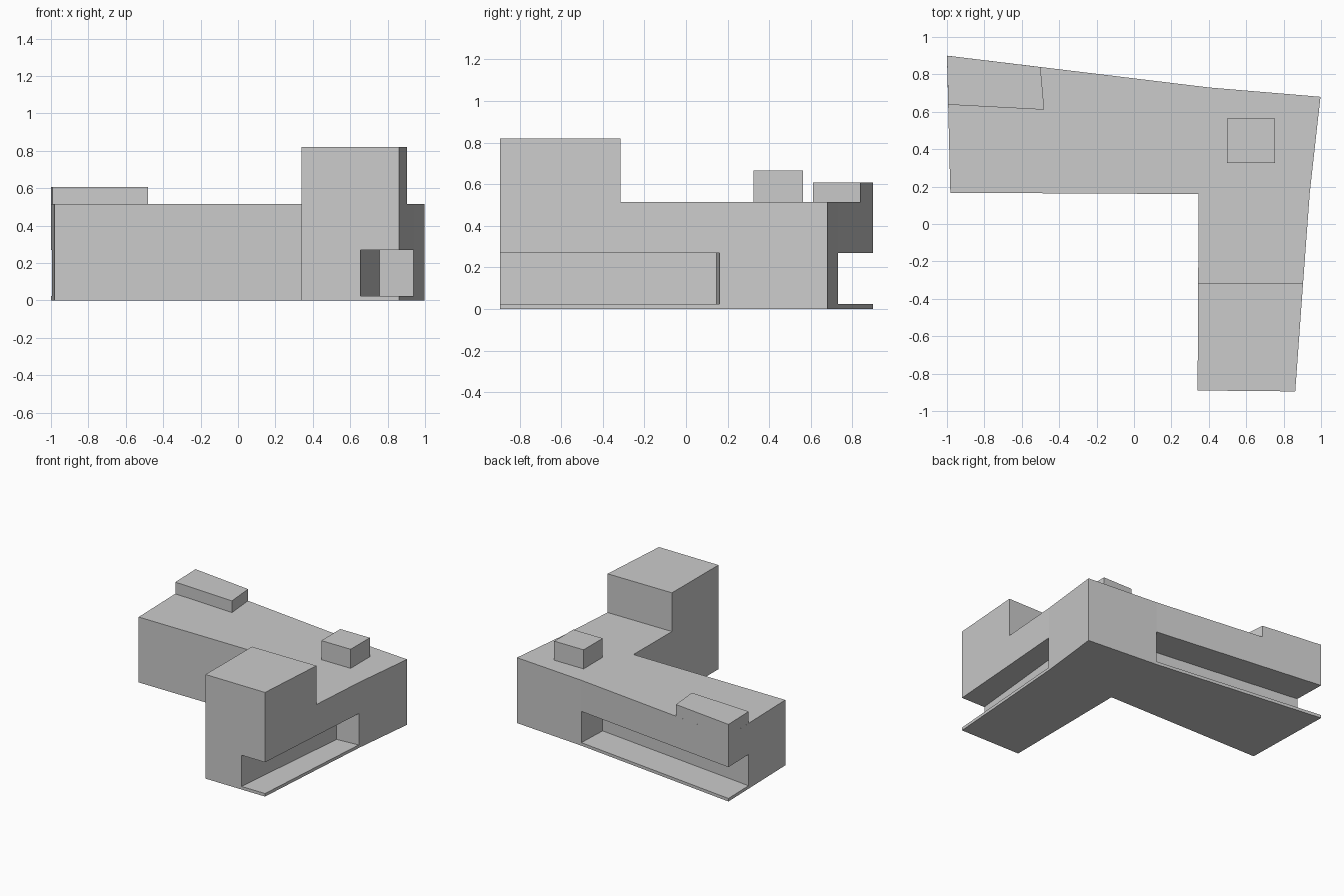
import bpy, bmesh

if "Cube" in bpy.data.objects:
    bpy.data.objects.remove(bpy.data.objects["Cube"])


def make_object(name, bm):
    bmesh.ops.recalc_face_normals(bm, faces=bm.faces[:])
    mesh = bpy.data.meshes.new(name)
    bm.to_mesh(mesh)
    bm.free()
    obj = bpy.data.objects.new(name, mesh)
    bpy.context.collection.objects.link(obj)
    return obj


def extrude_up(bm, faces, height):
    ret = bmesh.ops.extrude_face_region(bm, geom=faces)
    verts = [g for g in ret["geom"] if isinstance(g, bmesh.types.BMVert)]
    bmesh.ops.translate(bm, vec=(0, 0, height), verts=verts)
    return [g for g in ret["geom"] if isinstance(g, bmesh.types.BMFace)]


def prism(name, outline, z0, z1):
    bm = bmesh.new()
    face = bm.faces.new([bm.verts.new((x, y, z0)) for x, y in outline])
    extrude_up(bm, [face], z1 - z0)
    return make_object(name, bm)


ROOF, TOWER = 0.515, 0.82
SILL, LINTEL = 0.024, 0.27

# Main L-shaped body: footprint split where the tower rises at the front
points = [(-1.0, 0.9), (-0.982, 0.167), (0.346, 0.16), (0.343, -0.315),
          (0.904, -0.315), (0.94, 0.17), (0.997, 0.68), (0.40, 0.73),
          (0.34, -0.89), (0.862, -0.895)]
bm = bmesh.new()
v = [bm.verts.new((x, y, 0)) for x, y in points]
main = bm.faces.new(v[:8])
wing = bm.faces.new([v[3], v[8], v[9], v[4]])
tops = extrude_up(bm, [main, wing], ROOF)

# Tower: raise the front part of the roof
tower_top = min(tops, key=lambda f: f.calc_center_median().y)
raised = bmesh.ops.extrude_discrete_faces(bm, faces=[tower_top])["faces"][0]
bmesh.ops.translate(bm, vec=(0, 0, TOWER - ROOF), verts=raised.verts[:])
body = make_object("building_body", bm)

# Ground-floor recesses under the right side and along the back
recesses = {
    "side_recess_cutter": [(0.635, -1.1), (1.2, -1.1), (1.2, 0.182), (0.757, 0.147)],
    "back_recess_cutter": [(-1.2, 0.666), (0.39, 0.48), (0.42, 1.2), (-1.2, 1.2)],
}
cutters = []
for name, outline in recesses.items():
    cutter = prism(name, outline, SILL, LINTEL)
    cutter.hide_render = True
    mod = body.modifiers.new(name, 'BOOLEAN')
    mod.operation = 'DIFFERENCE'
    mod.solver = 'EXACT'
    mod.object = cutter
    cutters.append(cutter)

# Apply the cuts and remove the cutters
depsgraph = bpy.context.evaluated_depsgraph_get()
cut_mesh = bpy.data.meshes.new_from_object(body.evaluated_get(depsgraph))
body.modifiers.clear()
body.data = cut_mesh
for cutter in cutters:
    bpy.data.objects.remove(cutter)

# Rooftop volumes
prism("roof_box", [(0.498, 0.325), (0.754, 0.325), (0.754, 0.563), (0.498, 0.563)],
      ROOF, 0.665)
prism("roof_corner_block", [(-1.0, 0.9), (-0.993, 0.638), (-0.48, 0.611), (-0.5, 0.839)],
      ROOF, 0.607)
